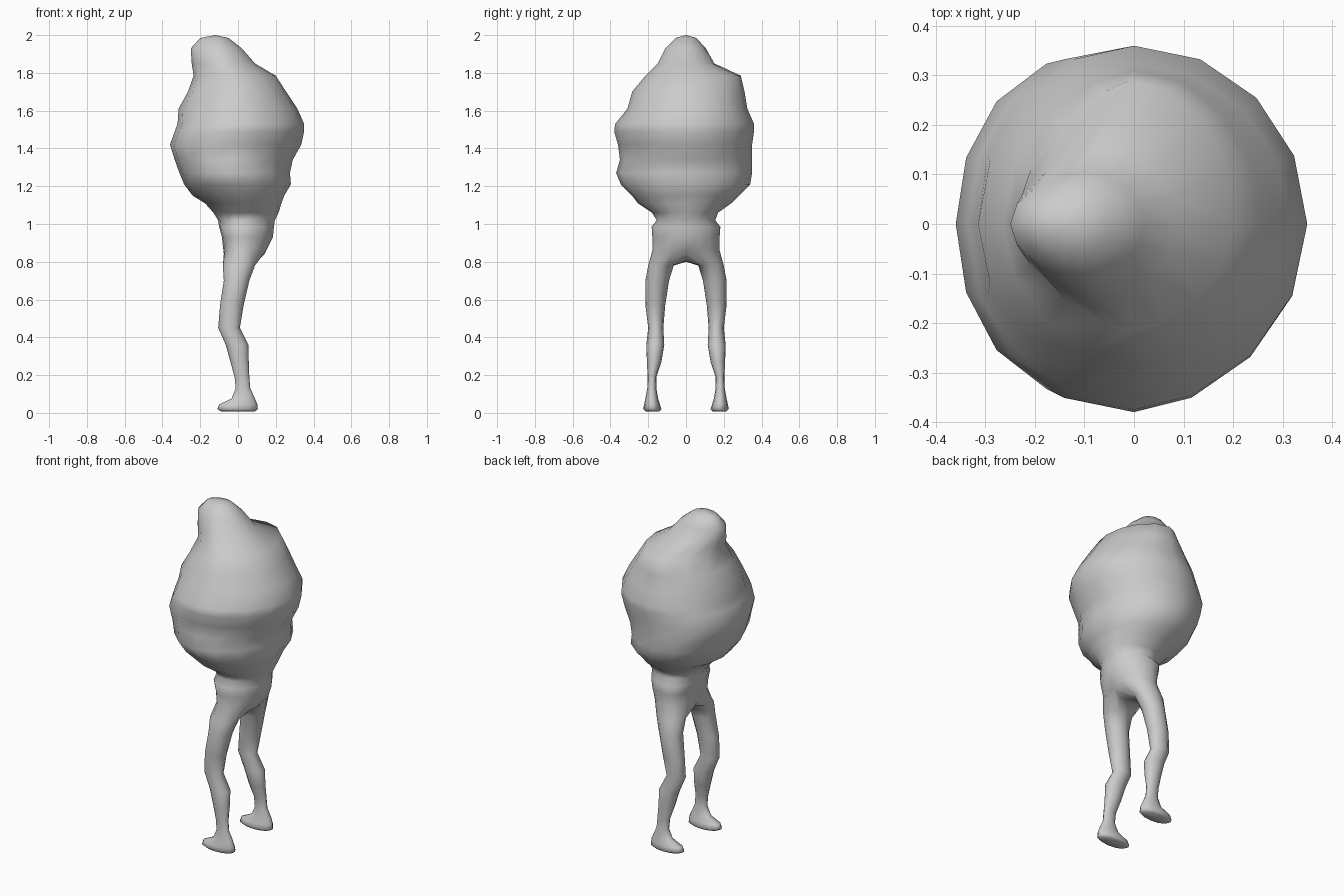
import bpy, bmesh
from math import sin, cos, pi

cube = bpy.data.objects.get("Cube")
if cube:
    bpy.data.objects.remove(cube)

skin = bpy.data.materials.new("stone grey")
skin.use_nodes = True
GREY = (0.6, 0.6, 0.6, 1)
skin.diffuse_color = GREY
skin.node_tree.nodes["Principled BSDF"].inputs["Base Color"].default_value = GREY

SIDES, LEG_SIDES = 16, 12

# Sack rings: z, x min, x max, x of widest point, y min, y max, snout taper
SACK = [
    (1.985, -.20, -.05, -.11, -.055, .055, 1),
    (1.93, -.25, .02, -.10, -.11, .105, 1.2),
    (1.85, -.245, .09, -.07, -.15, .15, 1.4),
    (1.785, -.235, .20, -.01, -.215, .29, 1.6),
    (1.70, -.265, .255, 0, -.285, .31, 1.2),
    (1.61, -.315, .315, 0, -.31, .325, 1),
    (1.53, -.32, .35, 0, -.375, .36, 1),
    (1.49, -.335, .35, 0, -.38, .36, .9),
    (1.42, -.36, .335, -.02, -.36, .35, .8),
    (1.34, -.335, .29, -.03, -.35, .35, .8),
    (1.27, -.31, .275, -.03, -.37, .35, .85),
    (1.21, -.285, .28, 0, -.345, .34, .9),
    (1.15, -.24, .245, .01, -.285, .28, .9),
    (1.11, -.175, .23, .02, -.255, .24, .9),
    (1.06, -.13, .215, .03, -.18, .17, 1),
    (1.02, -.105, .195, .03, -.155, .155, 1),
    (.985, -.10, .19, .02, -.182, .182, .8),
    (.93, -.085, .185, .02, -.178, .178, .8),
    (.86, -.075, .16, .02, -.178, .178, .8),
]

# Leg rings: z, x min, x max, inner y, outer y
LEG = [
    (.78, -.08, .09, .065, .20),
    (.70, -.075, .06, .09, .215),
    (.57, -.095, .03, .11, .215),
    (.45, -.105, .01, .12, .20),
    (.36, -.065, .055, .115, .21),
    (.27, -.04, .057, .13, .207),
    (.19, -.018, .06, .157, .203),
    (.13, -.012, .065, .157, .205),
    (.075, -.035, .09, .147, .215),
    (.045, -.10, .103, .138, .222),
    (.02, -.11, .105, .13, .227),
    (.008, -.09, .09, .14, .215),
]

bm = bmesh.new()


def sack_ring(z, x0, x1, cx, y0, y1, taper):
    ring = []
    for i in range(SIDES):
        a = 2 * pi * i / SIDES
        c, s = cos(a), sin(a)
        # Angle zero points to the snout, then runs round by +y
        if c > 0:
            x = cx - (cx - x0) * c ** taper
        else:
            # The back is flatter towards -y
            x = cx + (x1 - cx) * (-c) ** (1.15 if s < 0 else 1)
        y = s * (y1 if s > 0 else -y0)
        ring.append(bm.verts.new((x, y, z)))
    return ring


def leg_ring(z, x0, x1, inner, outer, side):
    ring = []
    for i in range(LEG_SIDES):
        a = -pi / 6 + 2 * pi * i / LEG_SIDES
        x = (x0 + x1) / 2 - cos(a) * (x1 - x0) / 2
        y = (inner + outer) / 2 + sin(a) * (outer - inner) / 2
        ring.append(bm.verts.new((x, side * y, z)))
    return ring


def bridge(a, b):
    n = len(a)
    for i in range(n):
        j = (i + 1) % n
        bm.faces.new((a[i], a[j], b[j], b[i]))


# Sack and pelvis
rings = [sack_ring(*row) for row in SACK]
for a, b in zip(rings, rings[1:]):
    bridge(a, b)
crown = bm.verts.new((-.12, 0, 2.0))
for i in range(SIDES):
    bm.faces.new((crown, rings[0][i], rings[0][(i + 1) % SIDES]))

# Crotch bridge shared by both legs
hip = rings[-1]
half = SIDES // 2
hip[0].co.z = .84
hip[half].co.x, hip[half].co.z = .14, .84
crotch = [bm.verts.new((x, 0, z)) for x, z in ((.095, .805), (.03, .80), (-.04, .81))]

# Legs and feet grow out of the two halves of the hip ring
for side in (1, -1):
    loop = [hip[side * i % SIDES] for i in range(half + 1)] + crotch
    for row in LEG:
        nxt = leg_ring(*row, side)
        bridge(loop, nxt)
        loop = nxt
    bm.faces.new(loop)

bmesh.ops.recalc_face_normals(bm, faces=bm.faces)
mesh = bpy.data.meshes.new("sack_creature")
bm.to_mesh(mesh)
bm.free()
mesh.materials.append(skin)
body = bpy.data.objects.new("sack_creature", mesh)
bpy.context.collection.objects.link(body)
bpy.context.view_layer.objects.active = body
body.select_set(True)
bpy.ops.object.shade_smooth_by_angle(angle=pi / 2)
